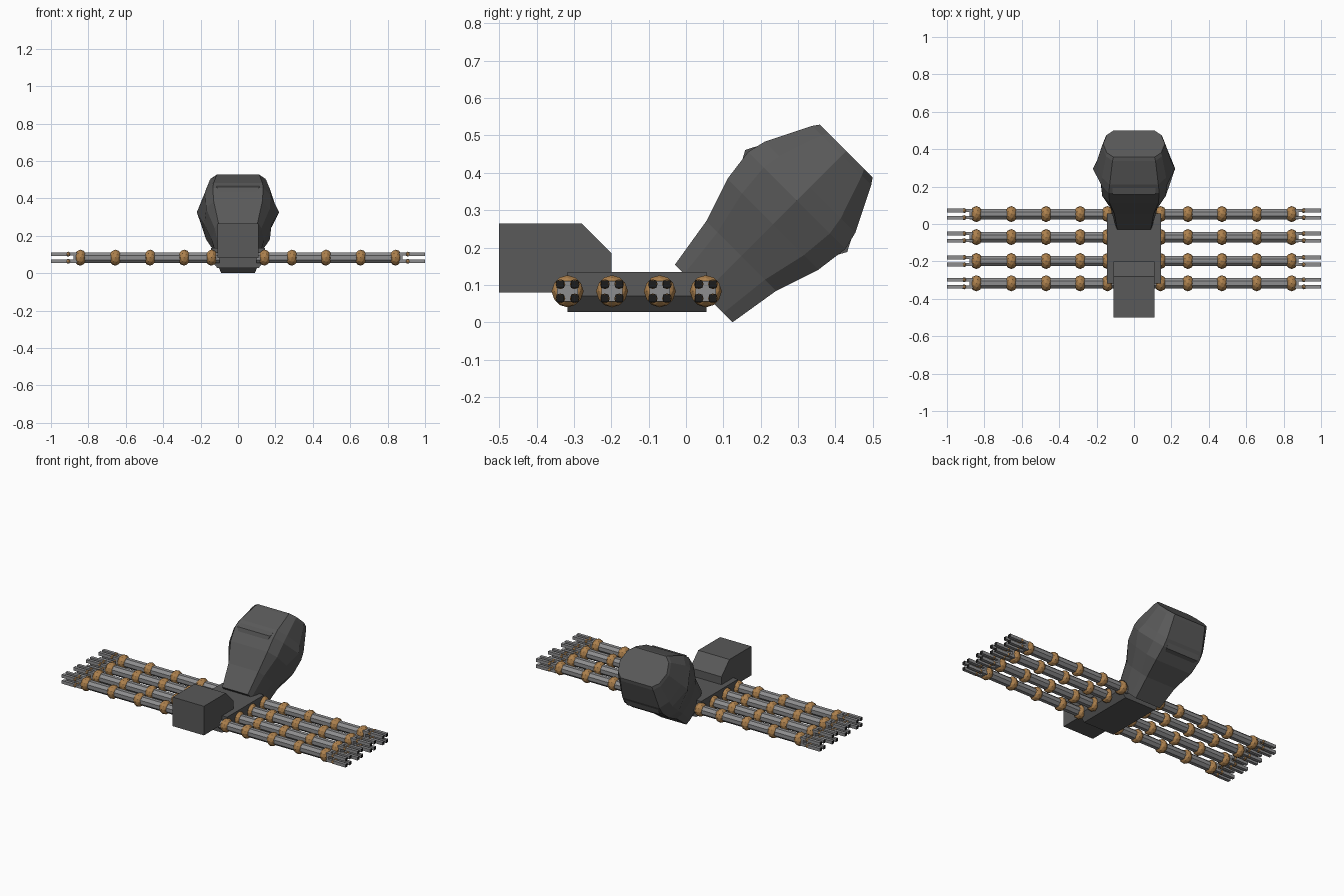
import bpy, bmesh, math
from mathutils import Vector, Matrix

cube = bpy.data.objects.get("Cube")
if cube:
    bpy.data.objects.remove(cube, do_unlink=True)


def material(name, color):
    m = bpy.data.materials.new(name)
    m.use_nodes = True
    m.diffuse_color = (*color, 1)
    m.node_tree.nodes["Principled BSDF"].inputs["Base Color"].default_value = (*color, 1)
    return m


DARK = material("dark grey shell", (0.1, 0.1, 0.1))
GREY = material("mid grey metal", (0.27, 0.27, 0.275))
BROWN = material("bronze joint", (0.42, 0.22, 0.075))
BLACK = material("black tip", (0.012, 0.012, 0.012))


def finish(name, bm, *mats):
    bmesh.ops.recalc_face_normals(bm, faces=bm.faces)
    mesh = bpy.data.meshes.new(name)
    bm.to_mesh(mesh)
    bm.free()
    for m in mats:
        mesh.materials.append(m)
    obj = bpy.data.objects.new(name, mesh)
    bpy.context.collection.objects.link(obj)
    return obj


def loft(name, rings, mat):
    """Skin a list of closed rings and cap both ends."""
    bm = bmesh.new()
    loops = [[bm.verts.new(p) for p in ring] for ring in rings]
    n = len(loops[0])
    for a, b in zip(loops, loops[1:]):
        for i in range(n):
            j = (i + 1) % n
            bm.faces.new((a[i], a[j], b[j], b[i]))
    bm.faces.new(loops[0])
    bm.faces.new(loops[-1])
    return finish(name, bm, mat)


# Head: side profile with a chamfered rear top, extruded across x
head_side = [(-0.5, 0.08), (-0.5, 0.265), (-0.28, 0.265), (-0.2, 0.185), (-0.2, 0.08)]
loft("head", [[(x, y, z) for y, z in head_side] for x in (-0.11, 0.11)], DARK)

# Body: block with a narrower underside
body_front = [(-0.11, 0.027), (0.11, 0.027), (0.145, 0.07), (0.145, 0.135), (-0.145, 0.135), (-0.145, 0.07)]
loft("body", [[(x, y, z) for x, z in body_front] for y in (-0.317, 0.055)], DARK)


# Abdomen: faceted bulb along an axis leaning back and up at 45 degrees
def tilt(x, u, v):
    s = math.sqrt(0.5)
    return ((x, (u - v) * s, (u + v) * s))


MID = 0.021


def section(u, half, flat, corner, side, drop=0.68):
    quarter = [(flat, half), (corner, half * drop), (side, 0)]
    right = quarter + [(x, -v) for x, v in reversed(quarter[:2])]
    ring = right + [(-x, v) for x, v in reversed(right) if v] + []
    left = [(-x, v) for x, v in reversed(right)]
    return [tilt(x, u, v + MID) for x, v in right + left]


loft("abdomen", [
    section(0.088, 0.109, 0.09, 0.10, 0.11),
    section(0.23, 0.132, 0.105, 0.125, 0.14),
    section(0.35, 0.172, 0.13, 0.17, 0.18),
    section(0.44, 0.184, 0.135, 0.175, 0.22),
    section(0.49, 0.172, 0.13, 0.172, 0.2),
    section(0.61, 0.112, 0.115, 0.15, 0.172),
    section(0.627, 0.1, 0.11, 0.145, 0.165),
], DARK)

# Raised lip on the upper and lower faces of the abdomen
for name, sign in (("upper_lip", 1), ("lower_lip", -1)):
    lip = [(0.4, 0.172), (0.438, 0.193), (0.475, 0.174), (0.44, 0.16)]
    loft(name, [[tilt(x * (0.85 if u < 0.41 else 1), u, MID + sign * v) for u, v in lip]
                for x in (-0.115, 0.115)], DARK)

# Legs: octagonal rods, faceted ball joints and four-fingered claws
LEG_Z = 0.083
JOINTS = (0.142, 0.288, 0.47, 0.656, 0.843)
LEG_Y = {"front": -0.317, "front_middle": -0.198, "rear_middle": -0.07, "rear": 0.053}


def add_ball(bm, center, radii):
    bmesh.ops.create_icosphere(bm, subdivisions=2, radius=1,
                               matrix=Matrix.Translation(center) @ Matrix.Diagonal((*radii, 1)))


def add_rod(bm, x0, x1, y, z, radius, sides):
    mat = (Matrix.Translation(((x0 + x1) / 2, y, z)) @ Matrix.Rotation(math.pi / 2, 4, "Y")
           @ Matrix.Rotation(math.pi / sides, 4, "Z"))
    bmesh.ops.create_cone(bm, cap_ends=True, segments=sides, radius1=radius, radius2=radius,
                          depth=abs(x1 - x0), matrix=mat)


for side_name, side in (("left", 1), ("right", -1)):
    for row, y in LEG_Y.items():
        prefix = f"{row}_{side_name}"
        fingers = [(y + a, LEG_Z + b) for a in (-0.019, 0.019) for b in (-0.019, 0.019)]

        rods = bmesh.new()
        add_rod(rods, side * 0.1, side * 0.88, y, LEG_Z, 0.03, 8)
        finish(prefix + "_leg", rods, GREY)

        balls = bmesh.new()
        for i, x in enumerate(JOINTS):
            add_ball(balls, (side * x, y, LEG_Z), (0.034, 0.043, 0.043))
        for fy, fz in fingers:
            add_ball(balls, (side * 0.908, fy, fz), (0.013, 0.013, 0.013))
        finish(prefix + "_joints", balls, BROWN)

        claw = bmesh.new()
        for fy, fz in fingers:
            add_rod(claw, side * 0.86, side * 0.905, fy, fz, 0.012, 4)
            add_rod(claw, side * 0.905, side * 1.0, fy, fz, 0.014, 4)
        for f in claw.faces:
            if abs(f.calc_center_median().x) > 0.99:
                f.material_index = 1
        finish(prefix + "_claw", claw, GREY, BLACK)
